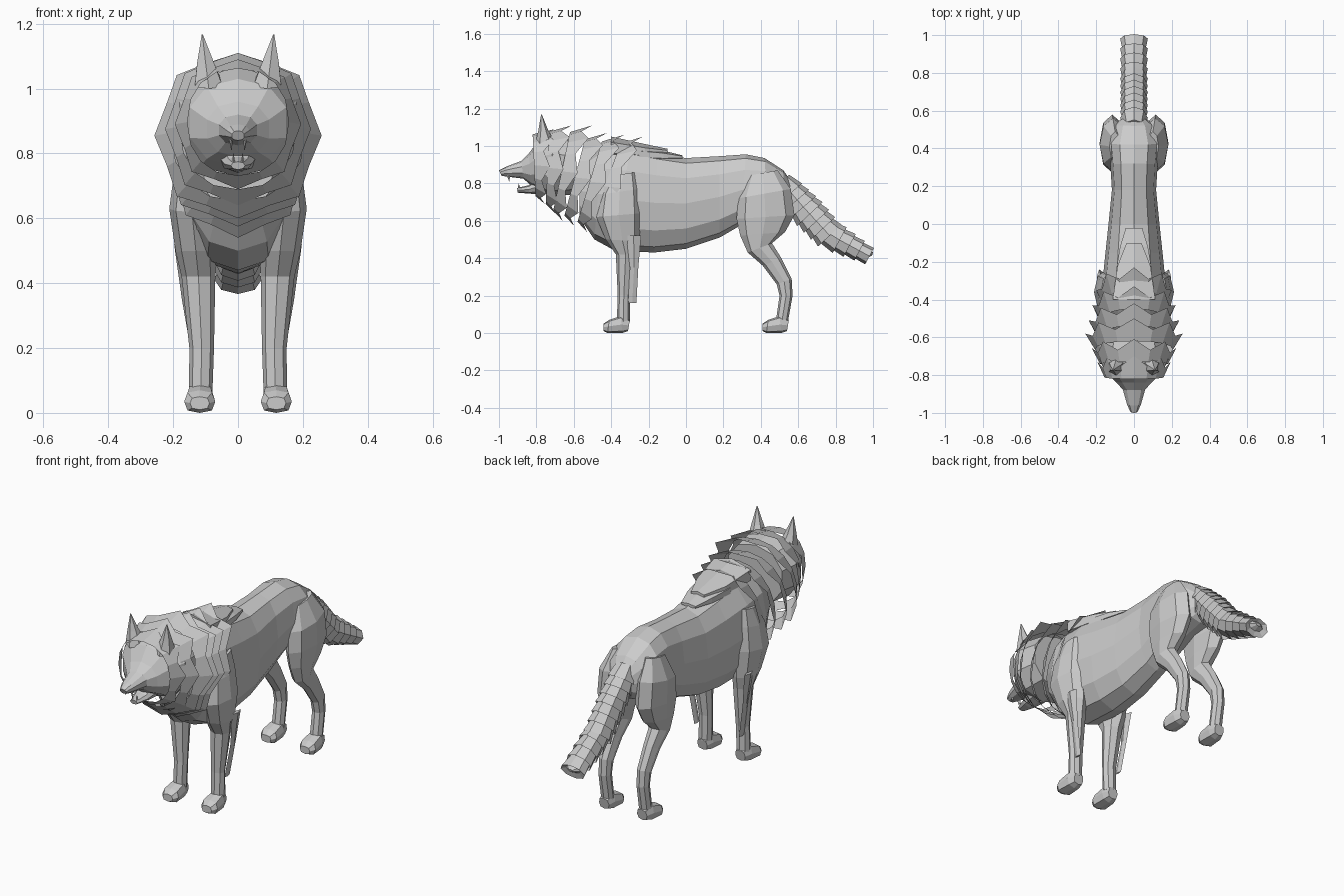
import bpy, bmesh, math
from mathutils import Vector


def ring(y1, z1, y2, z2, rx, cx=0.0, n=10, p=1.0):
    """Ring between two side-view profile points, with half width rx."""
    c = Vector((cx, (y1 + y2) / 2, (z1 + z2) / 2))
    v = Vector((0, (y1 - y2) / 2, (z1 - z2) / 2))
    pts = []
    for i in range(n):
        a = 2 * math.pi * i / n
        s = math.copysign(abs(math.sin(a)) ** p, math.sin(a))
        k = math.copysign(abs(math.cos(a)) ** p, math.cos(a))
        pts.append(c + v * k + Vector((rx * s, 0, 0)))
    return pts


def skin(name, rings, cap=True):
    bm = bmesh.new()
    rows = [[bm.verts.new(q) for q in r] for r in rings]
    n = len(rows[0])
    for a, b in zip(rows, rows[1:]):
        for i in range(n):
            j = (i + 1) % n
            bm.faces.new((a[i], a[j], b[j], b[i]))
    if cap:
        bm.faces.new(rows[0])
        bm.faces.new(rows[-1])
    bmesh.ops.recalc_face_normals(bm, faces=bm.faces)
    me = bpy.data.meshes.new(name)
    bm.to_mesh(me)
    bm.free()
    ob = bpy.data.objects.new(name, me)
    bpy.context.collection.objects.link(ob)
    return ob


def loft(name, secs, n=10, p=1.0):
    return skin(name, [ring(*s, n=n, p=p) for s in secs])


def pair(name, secs, n=8, p=1.0, dy=0.0):
    """Left and right copies; each section ends with its x centre."""
    for tag, s in (("left", 1), ("right", -1)):
        loft(f"{name}_{tag}", [(a + dy, b, c + dy, d, r, x * s) for a, b, c, d, r, x in secs], n, p)


# Torso
loft("torso", [
    (-0.57, 0.90, -0.57, 0.62, 0.11), (-0.45, 0.99, -0.49, 0.50, 0.16),
    (-0.30, 0.99, -0.38, 0.44, 0.17), (-0.15, 0.96, -0.17, 0.43, 0.152),
    (0.00, 0.935, 0.00, 0.45, 0.135), (0.18, 0.945, 0.18, 0.51, 0.117),
    (0.32, 0.955, 0.30, 0.58, 0.125), (0.42, 0.935, 0.44, 0.62, 0.135),
    (0.52, 0.87, 0.53, 0.64, 0.105), (0.57, 0.80, 0.57, 0.68, 0.05)], 12, 0.85)

# Front legs with feathering behind the elbow
pair("front_leg", [
    (-0.40, 0.84, -0.27, 0.86, 0.03, 0.14), (-0.46, 0.74, -0.25, 0.77, 0.055, 0.14),
    (-0.48, 0.62, -0.24, 0.64, 0.07, 0.142), (-0.43, 0.50, -0.25, 0.49, 0.062, 0.13),
    (-0.375, 0.42, -0.27, 0.42, 0.052, 0.122), (-0.365, 0.20, -0.30, 0.20, 0.038, 0.112),
    (-0.37, 0.06, -0.30, 0.06, 0.036, 0.115)])
pair("leg_feather", [
    (-0.32, 0.52, -0.24, 0.52, 0.012, 0.185), (-0.30, 0.35, -0.255, 0.35, 0.008, 0.165),
    (-0.31, 0.16, -0.265, 0.16, 0.005, 0.135)], 4)

# Hind legs
pair("hind_leg", [
    (0.33, 0.84, 0.49, 0.87, 0.03, 0.10), (0.28, 0.72, 0.56, 0.77, 0.07, 0.112),
    (0.27, 0.61, 0.58, 0.63, 0.068, 0.115), (0.29, 0.52, 0.53, 0.54, 0.056, 0.115),
    (0.33, 0.43, 0.46, 0.48, 0.045, 0.115), (0.41, 0.36, 0.51, 0.40, 0.038, 0.115),
    (0.485, 0.26, 0.565, 0.29, 0.034, 0.115), (0.50, 0.20, 0.57, 0.20, 0.033, 0.115),
    (0.48, 0.06, 0.545, 0.06, 0.034, 0.115)])

# Paws
paw = [(-0.30, 0.07, -0.31, 0.01, 0.03, 0.115), (-0.35, 0.09, -0.34, 0.0, 0.042, 0.117),
       (-0.41, 0.07, -0.42, 0.0, 0.048, 0.118), (-0.44, 0.05, -0.44, 0.01, 0.03, 0.118)]
pair("front_paw", paw, 8, 0.7)
pair("hind_paw", paw, 8, 0.7, 0.85)

# Bushy tail: stepped tufts along a bent centre line
path = [Vector(q) for q in ((0.51, 0.81, 0.07), (0.63, 0.67, 0.095), (0.76, 0.53, 0.085), (0.955, 0.425, 0.05))]
steps, tail = 11, []
for i in range(steps + 1):
    t = i / steps * 3
    k = min(int(t), 2)
    q = path[k].lerp(path[k + 1], t - k)
    d = path[k + 1] - path[k]
    d = Vector((d.x, d.y)).normalized()
    for shift, f in ((0.03, 1.0), (0.0, 0.78)):
        h, y, z = q[2] * f, q[0] + d.x * shift, q[1] + d.y * shift
        tail.append((y + d.y * -h, z + d.x * h, y + d.y * h, z - d.x * h, 0.073 * f))
tail = tail[1:-1] + [(0.985, 0.445, 0.965, 0.40, 0.045), (1.0, 0.43, 0.995, 0.415, 0.015)]
loft("tail", tail, 8)

# Head and muzzle
loft("head", [
    (-0.60, 1.05, -0.60, 0.74, 0.17), (-0.71, 1.065, -0.73, 0.73, 0.19),
    (-0.79, 1.03, -0.78, 0.76, 0.155), (-0.84, 0.96, -0.83, 0.79, 0.10),
    (-0.88, 0.92, -0.87, 0.825, 0.062), (-0.96, 0.89, -0.95, 0.835, 0.038),
    (-1.0, 0.87, -0.985, 0.84, 0.02)], 10, 0.9)
loft("lower_jaw", [
    (-0.77, 0.84, -0.76, 0.74, 0.06), (-0.84, 0.79, -0.84, 0.745, 0.042),
    (-0.905, 0.775, -0.90, 0.75, 0.022)], 8)
pair("upper_fang", [(-0.96, 0.845, -0.94, 0.845, 0.006, 0.022), (-0.945, 0.81, -0.944, 0.81, 0.001, 0.02)], 4)
pair("lower_fang", [(-0.90, 0.77, -0.885, 0.77, 0.005, 0.014), (-0.895, 0.80, -0.894, 0.80, 0.001, 0.014)], 4)

# Ears
pair("ear", [
    (-0.81, 1.00, -0.70, 1.02, 0.05, 0.09), (-0.79, 1.08, -0.735, 1.08, 0.03, 0.10),
    (-0.775, 1.167, -0.77, 1.167, 0.002, 0.11)], 6)

# Mane: overlapping jagged shells that flare to the rear
mane = [(-0.70, 1.09, -0.755, 0.69, 0.195), (-0.61, 1.11, -0.70, 0.64, 0.225),
        (-0.50, 1.11, -0.66, 0.60, 0.258), (-0.42, 1.07, -0.60, 0.575, 0.24),
        (-0.33, 1.06, -0.53, 0.54, 0.22), (-0.23, 1.05, -0.47, 0.50, 0.20)]
for i, (y1, z1, y2, z2, rx) in enumerate(mane):
    h = (z1 - z2) * 0.07
    front = ring(y1 - 0.12, z1 - h, y2 - 0.05, z2 + h * 1.5, rx * 0.80, n=16, p=0.9)
    rear = ring(y1, z1, y2, z2, rx, n=16, p=0.9)
    rear = [q.lerp(f, 0.45 * (k % 2)) for k, (q, f) in enumerate(zip(rear, front))]
    skin(f"mane_shell_{i + 1}", [front, rear], cap=False)

# Tufts trailing from the mane down the back
loft("back_tuft_wide", [
    (-0.40, 1.05, -0.40, 0.93, 0.13), (-0.22, 1.01, -0.22, 0.93, 0.10),
    (-0.10, 0.985, -0.10, 0.95, 0.045)], 6)
loft("back_tuft_narrow", [
    (-0.25, 0.99, -0.25, 0.92, 0.11), (-0.12, 0.975, -0.12, 0.92, 0.085),
    (-0.02, 0.95, -0.02, 0.93, 0.05)], 6)
